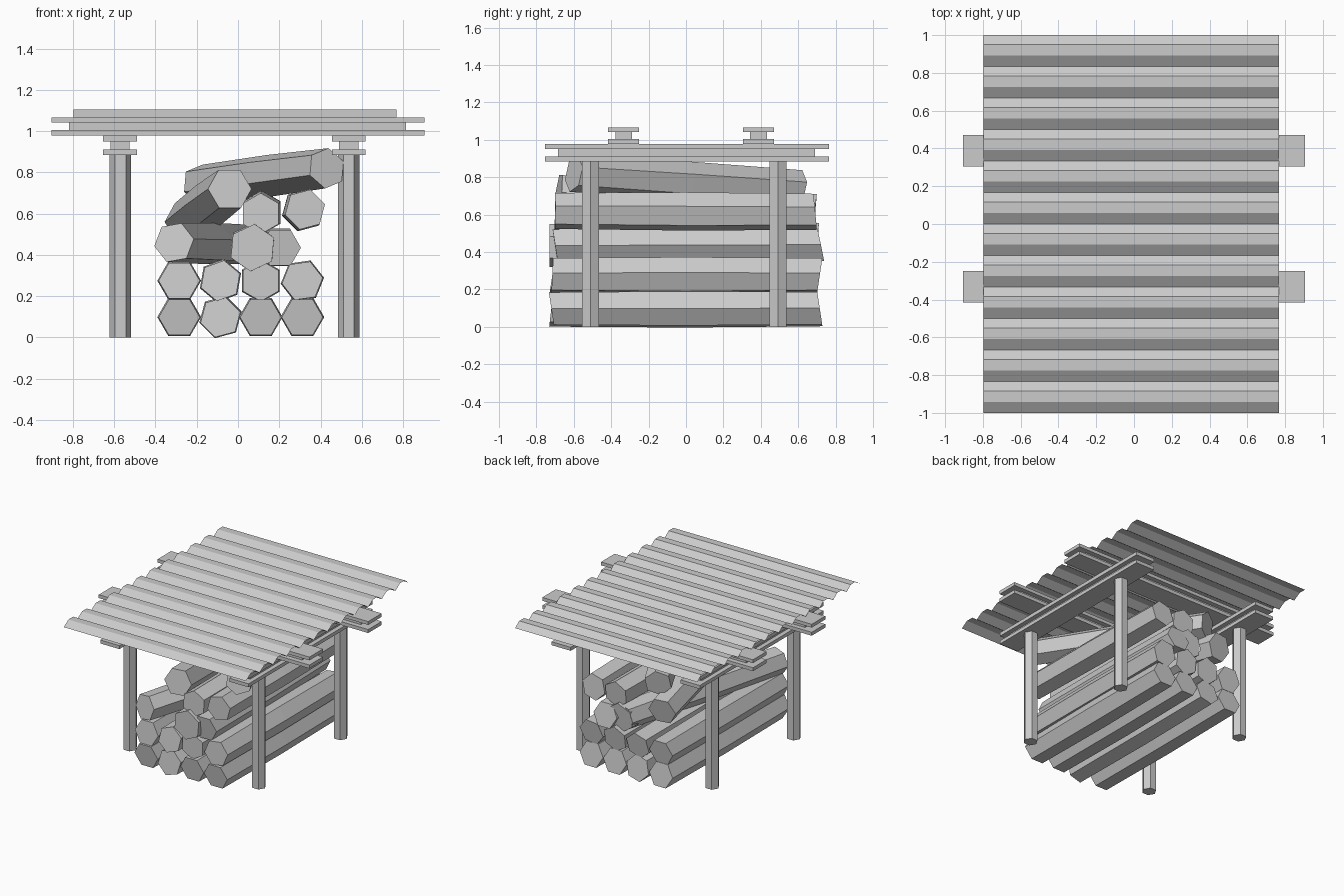
import bpy, bmesh, math
from mathutils import Vector

cube = bpy.data.objects.get("Cube")
if cube:
    bpy.data.objects.remove(cube, do_unlink=True)

grey = bpy.data.materials.new("plain_grey")
grey.use_nodes = True
grey.diffuse_color = (0.6, 0.6, 0.6, 1)
grey.node_tree.nodes["Principled BSDF"].inputs["Base Color"].default_value = (0.6, 0.6, 0.6, 1)


def finish(name, bm, recalc=True):
    if recalc:
        bmesh.ops.recalc_face_normals(bm, faces=bm.faces)
    mesh = bpy.data.meshes.new(name)
    bm.to_mesh(mesh)
    bm.free()
    mesh.materials.append(grey)
    obj = bpy.data.objects.new(name, mesh)
    bpy.context.collection.objects.link(obj)
    return obj


def box(name, xs, ys, zs):
    bm = bmesh.new()
    bmesh.ops.create_cube(bm, size=1)
    for v in bm.verts:
        v.co = [lo + (hi - lo) * (c + 0.5) for c, (lo, hi) in zip(v.co, (xs, ys, zs))]
    return finish(name, bm)


def loft(name, rings):
    """Closed solid through a row of equal-sized rings."""
    bm = bmesh.new()
    loops = [[bm.verts.new(p) for p in ring] for ring in rings]
    n = len(loops[0])
    for a, b in zip(loops, loops[1:]):
        for i in range(n):
            j = (i + 1) % n
            bm.faces.new((a[i], a[j], b[j], b[i]))
    bm.faces.new(loops[0])
    bm.faces.new(loops[-1])
    return finish(name, bm)


def hexagon(radius, roll=0):
    angles = [math.radians(roll + 60 * i) for i in range(6)]
    return [(radius * math.cos(a), radius * math.sin(a)) for a in angles]


def log(name, front, back, roll=0, tilt=(0, 0), bulge=1.06, radius=0.1):
    """Hexagonal log, a little thicker in the middle, with slanted saw cuts."""
    front, back = Vector(front), Vector(back)
    axis = (back - front).normalized()
    side = axis.cross(Vector((0, 0, 1))).normalized()
    up = side.cross(axis)
    rings = []
    for t, scale, slant in ((0, 1, tilt[0]), (0.5, bulge, 0), (1, 1, tilt[1])):
        centre = front.lerp(back, t)
        rings.append([centre + side * u + up * v + axis * v * slant
                      for u, v in hexagon(radius * scale, roll)])
    return loft(name, rings)


# Four hexagonal posts
for sx, x in (("right", -0.57), ("left", 0.537)):
    for sy, y in (("front", -0.51), ("back", 0.492)):
        loft(f"{sy}_{sx}_post",
             [[(x + u, y + v, z) for u, v in hexagon(0.052)] for z in (0, 0.89)])

# Lengthwise beams resting on the posts
for side, x in (("right", -0.572), ("left", 0.537)):
    wide, narrow = (x - 0.082, x + 0.082), (x - 0.047, x + 0.047)
    box(f"{side}_beam_bottom", wide, (-0.755, 0.765), (0.885, 0.912))
    box(f"{side}_beam_web", narrow, (-0.685, 0.69), (0.912, 0.95))
    box(f"{side}_beam_top", wide, (-0.755, 0.765), (0.95, 0.978))

# Cross beams under the roof
for side, y in (("front", -0.333), ("back", 0.388)):
    wide, narrow = (y - 0.083, y + 0.083), (y - 0.045, y + 0.045)
    box(f"{side}_crossbeam_bottom", (-0.905, 0.905), wide, (0.978, 1.005))
    box(f"{side}_crossbeam_web", (-0.82, 0.815), narrow, (1.005, 1.041))
    box(f"{side}_crossbeam_top", (-0.905, 0.905), wide, (1.041, 1.067))

# Thin corrugated roof sheet
pitch = 1 / 6
wave = ((0, 1.067), (0.058, 1.104), (0.116, 1.104))
profile = [(-1 + k * pitch + dy, z) for k in range(12) for dy, z in wave] + [(1, 1.067)]
bm = bmesh.new()
rows = [[bm.verts.new((x, y, z)) for x in (-0.797, 0.768)] for y, z in profile]
for a, b in zip(rows, rows[1:]):
    bm.faces.new((a[0], a[1], b[1], b[0]))
finish("corrugated_roof", bm, recalc=False)

# Two straight rows at the bottom of the stack
columns = (-0.285, -0.085, 0.11, 0.312)
for i, (x, roll, tilt) in enumerate(zip(columns, (0, 15, 0, 0), (-0.15, 0.12, -0.15, -0.15))):
    log(f"bottom_log_{i + 1}", (x, -0.72, 0.098), (x, 0.715, 0.1), roll, (tilt, -0.15))
for i, (x, roll, tilt) in enumerate(zip(columns, (0, 20, 30, 8), (0.1, 0.15, 0, 0.05))):
    log(f"second_row_log_{i + 1}", (x, -0.715, 0.275), (x, 0.715, 0.275), roll, (tilt, 0.15))

# Looser logs in the upper part of the stack
log("middle_log_right", (-0.31, -0.70, 0.46), (0.06, 0.68, 0.45), 10, (0.1, 0.1))
log("middle_log_centre", (0.07, -0.73, 0.435), (0.08, 0.70, 0.44), 25, (0, 0.1), radius=0.115)
log("middle_log_left", (0.205, -0.70, 0.435), (0.19, 0.72, 0.44), 0, (-0.15, -0.2))
log("upper_log_centre", (0.11, -0.70, 0.60), (0.12, 0.69, 0.61), 30, (0.05, 0.1))
log("upper_log_left", (0.325, -0.70, 0.62), (0.31, 0.69, 0.615), 15, (0, -0.1))
log("leaning_log", (-0.04, -0.68, 0.72), (-0.25, 0.65, 0.56), 0, (0, 0.1), radius=0.107)
log("top_slanted_log", (0.43, -0.60, 0.82), (-0.18, 0.60, 0.74), 20, (0.1, 0.1))
